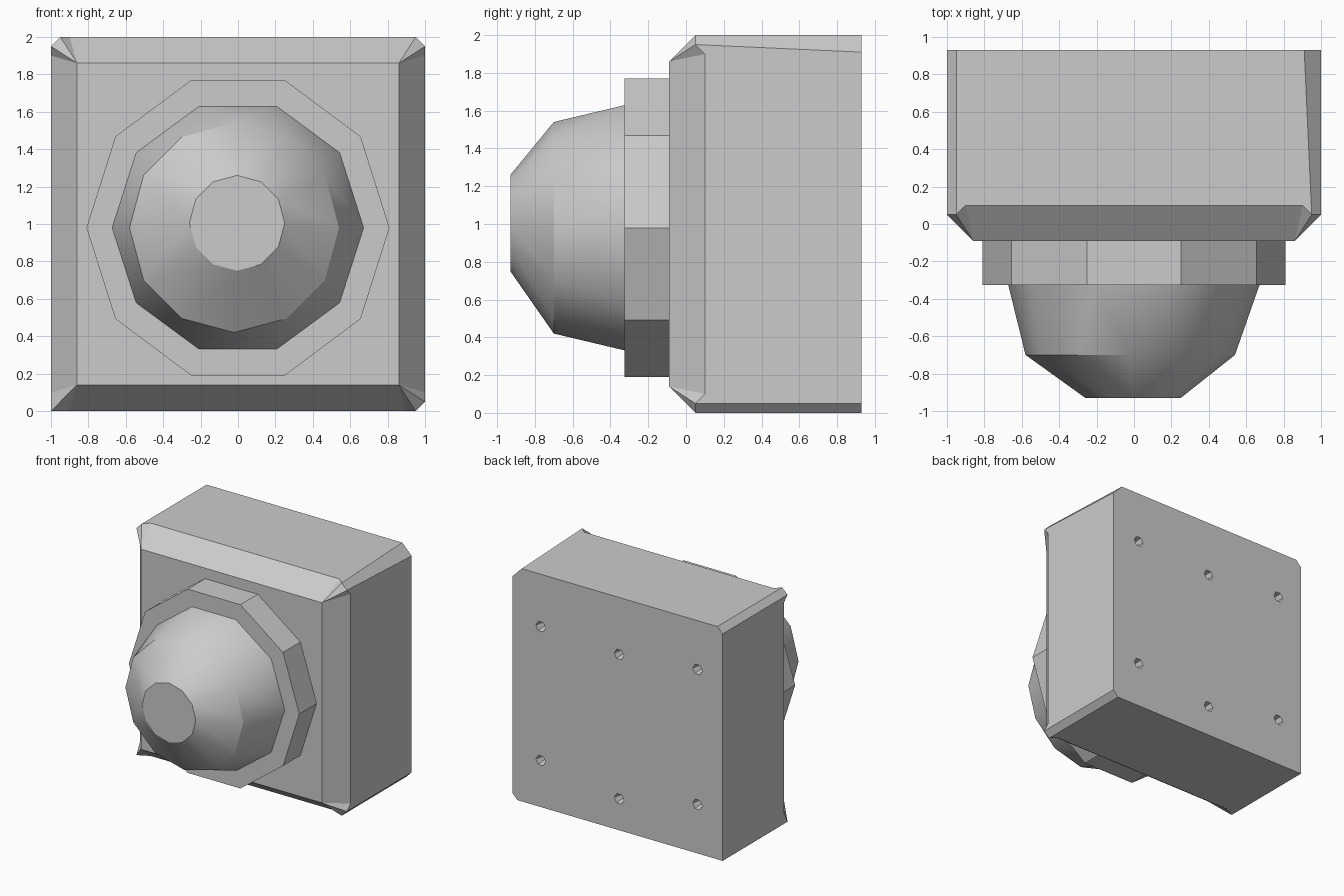
import bpy, bmesh
from math import cos, sin, pi, radians

cube = bpy.data.objects.get("Cube")
if cube:
    bpy.data.objects.remove(cube, do_unlink=True)

grey = bpy.data.materials.new("plain_grey")
grey.use_nodes = True
grey.diffuse_color = (0.6, 0.6, 0.6, 1)
grey.node_tree.nodes["Principled BSDF"].inputs["Base Color"].default_value = (0.6, 0.6, 0.6, 1)


def finish(name, bm):
    bmesh.ops.remove_doubles(bm, verts=bm.verts[:], dist=0.0005)
    bmesh.ops.recalc_face_normals(bm, faces=bm.faces[:])
    mesh = bpy.data.meshes.new(name)
    bm.to_mesh(mesh)
    bm.free()
    mesh.materials.append(grey)
    obj = bpy.data.objects.new(name, mesh)
    bpy.context.collection.objects.link(obj)
    return obj


def ring(sides, rx, rz, y, cx=0.0, cz=0.98):
    return [(cx + rx * cos(2 * pi * i / sides), y, cz + rz * sin(2 * pi * i / sides))
            for i in range(sides)]


def hull(bm, points):
    verts = [bm.verts.new(p) for p in points]
    out = bmesh.ops.convex_hull(bm, input=verts)
    bmesh.ops.dissolve_limit(bm, angle_limit=radians(0.5), verts=bm.verts[:], edges=bm.edges[:])
    return out


def loft(bm, loops):
    rows = [[bm.verts.new(p) for p in loop] for loop in loops]
    n = len(rows[0])
    for a, b in zip(rows, rows[1:]):
        for i in range(n):
            j = (i + 1) % n
            bm.faces.new((a[i], a[j], b[j], b[i]))
    bm.faces.new(rows[0])
    bm.faces.new(rows[-1])


# Housing: square block, bevelled front rim, small clipped corners
def corner_loop(clips, y_side, y_corner):
    loop = []
    for k, c in enumerate(clips):
        for x, z, y in ((0.9, -1, y_side), (1 - c, -1, y_corner),
                        (1, c - 1, y_corner), (1, -0.9, y_side)):
            for _ in range(k):
                x, z = -z, x
            loop.append((x, y, z + 1))
    return loop


rim = corner_loop((0.05, 0.05, 0.05, 0), 0.1, 0.05)
back = corner_loop((0.05, 0.09, 0.05, 0), 0.93, 0.93)
plate = [(max(-0.86, min(0.86, x)), -0.09, max(0.14, min(1.86, z))) for x, y, z in rim]
bm = bmesh.new()
loft(bm, (plate, rim, back))
housing = finish("housing", bm)

# Six tapered mounting holes sunk into the back
bm = bmesh.new()
for x, low, high in ((0.73, 0.40, 1.55), (-0.015, 0.27, 1.51), (-0.76, 0.42, 1.58)):
    for z in (low, high):
        loft(bm, (ring(6, 0.03, 0.03, 0.85, x, z), ring(6, 0.05, 0.05, 0.95, x, z)))
cutter = finish("hole_cutter", bm)
cutter.hide_render = True
cut = housing.modifiers.new("mounting_holes", 'BOOLEAN')
cut.operation = 'DIFFERENCE'
cut.solver = 'EXACT'
cut.object = cutter
bpy.context.view_layer.objects.active = housing
bpy.ops.object.modifier_apply(modifier=cut.name)
bpy.data.objects.remove(cutter, do_unlink=True)

# Ten-sided collar on the front
bm = bmesh.new()
loft(bm, (ring(10, 0.81, 0.83, -0.325), ring(10, 0.81, 0.83, -0.08)))
finish("collar", bm)

# Faceted dome: ten-sided foot, twelve-sided shoulder and flat tip
bm = bmesh.new()
hull(bm, ring(10, 0.675, 0.685, -0.315)
     + ring(12, 0.56, 0.56, -0.7, -0.02)
     + ring(12, 0.255, 0.255, -0.93, -0.005, 1.005))
dome = finish("dome", bm)
bpy.ops.object.select_all(action='DESELECT')
dome.select_set(True)
bpy.context.view_layer.objects.active = dome
bpy.ops.object.shade_smooth_by_angle(angle=radians(30))
